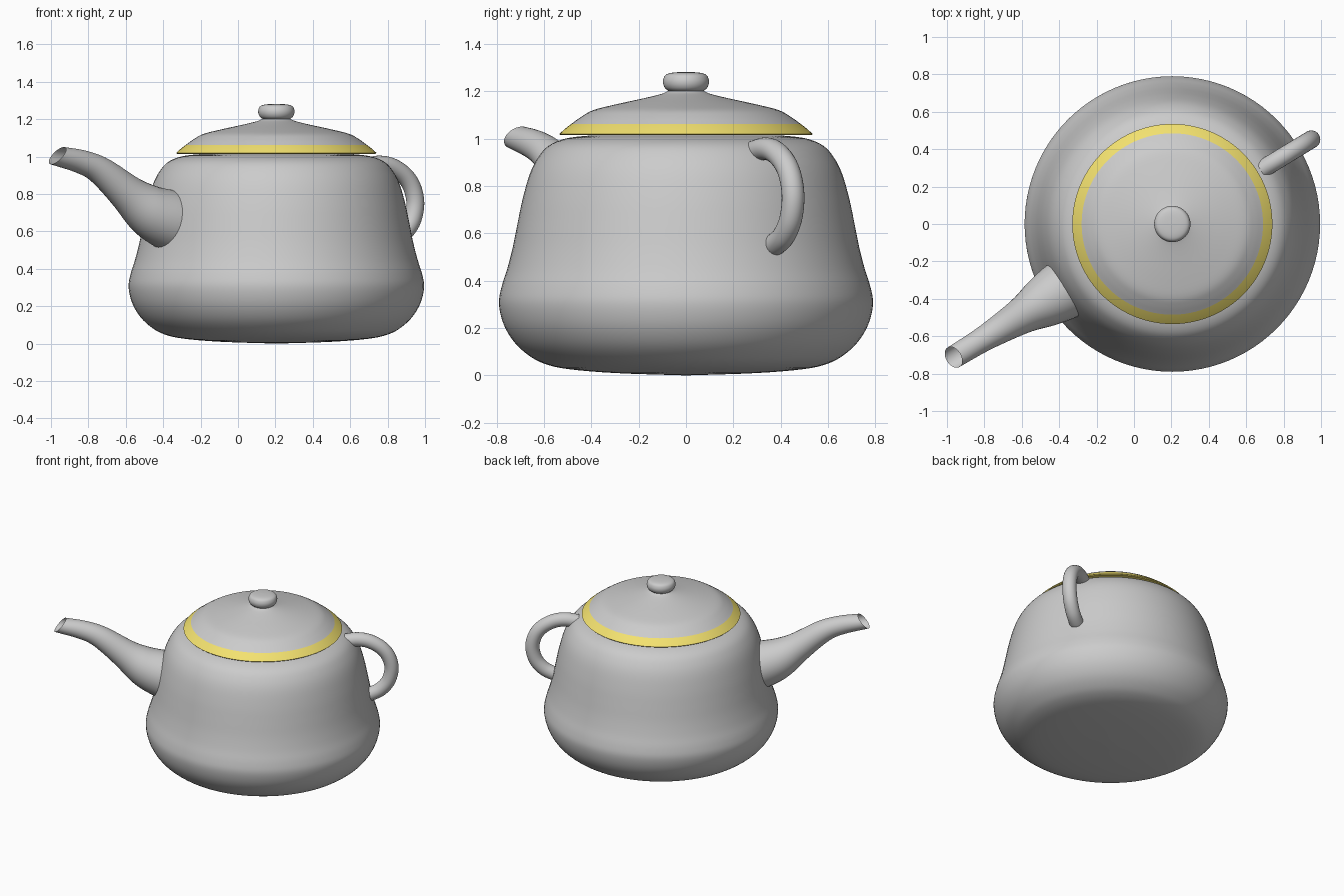
import bpy, bmesh, math
from mathutils import Vector

if "Cube" in bpy.data.objects:
    bpy.data.objects.remove(bpy.data.objects["Cube"])

CX = 0.205                                   # axis of the pot
ANG = math.atan2(0.52, 0.854)                # plane of handle and spout


def smooth(points, steps):
    """Catmull-Rom curve through tuples of any length."""
    pts = [Vector(p) for p in points]
    pts = [2 * pts[0] - pts[1]] + pts + [2 * pts[-1] - pts[-2]]
    out = []
    for a, b, c, d in zip(pts, pts[1:], pts[2:], pts[3:]):
        for i in range(steps):
            t = i / steps
            out.append(0.5 * (2 * b + (c - a) * t + (2 * a - 5 * b + 4 * c - d) * t * t
                              + (3 * b - a - 3 * c + d) * t ** 3))
    return out + [pts[-2]]


def skin(name, rings, angle=40, material=None, caps=False):
    """Bridge equal rings of points into a surface."""
    bm = bmesh.new()
    loops = [[bm.verts.new(p) for p in ring] for ring in rings]
    n = len(loops[0])
    for a, b in zip(loops, loops[1:]):
        for i in range(n):
            j = (i + 1) % n
            bm.faces.new((a[i], a[j], b[j], b[i]))
    if caps:
        bm.faces.new(loops[0][::-1])
        bm.faces.new(loops[-1])
    bmesh.ops.remove_doubles(bm, verts=bm.verts, dist=1e-5)
    me = bpy.data.meshes.new(name)
    bm.to_mesh(me)
    bm.free()
    ob = bpy.data.objects.new(name, me)
    bpy.context.collection.objects.link(ob)
    if material:
        me.materials.append(material)
    bpy.ops.object.select_all(action='DESELECT')
    ob.select_set(True)
    bpy.context.view_layer.objects.active = ob
    bpy.ops.object.shade_smooth_by_angle(angle=math.radians(angle))
    return ob


def lathe(name, profile, steps=4, n=96, **kw):
    """Turn an (r, z) profile, listed from bottom to top, about the pot axis."""
    pts = smooth(profile, steps) if steps > 1 else [Vector(p) for p in profile]
    rings = [[(CX + max(r, 0) * math.cos(2 * math.pi * i / n),
               max(r, 0) * math.sin(2 * math.pi * i / n), z) for i in range(n)]
             for r, z in pts]
    return skin(name, rings, **kw)


def tube(name, path, side, steps=6, n=32, **kw):
    """Sweep circles along (distance, z, radius, tilt degrees) in the radial plane."""
    out = Vector((math.cos(ANG), math.sin(ANG), 0)) * side
    up = Vector((0, 0, 1))
    across = up.cross(out)
    rings = []
    for s, z, r, tilt in smooth(path, steps):
        t = math.radians(tilt)
        lift = -out * math.sin(t) + up * math.cos(t)
        centre = Vector((CX, 0, z)) + out * s
        rings.append([centre + r * (across * math.cos(a) + lift * math.sin(a))
                      for a in (2 * math.pi * i / n for i in range(n))])
    return skin(name, rings, **kw)


yellow = bpy.data.materials.new("yellow_band")
yellow.diffuse_color = (0.9, 0.76, 0.16, 1)
yellow.use_nodes = True
yellow.node_tree.nodes["Principled BSDF"].inputs["Base Color"].default_value = yellow.diffuse_color

# Body
lathe("body", [(0, 0.0), (0.3, 0.01), (0.5, 0.027), (0.6, 0.05), (0.665, 0.085),
               (0.725, 0.14), (0.77, 0.215), (0.79, 0.3), (0.78, 0.37), (0.755, 0.45),
               (0.732, 0.54), (0.712, 0.64), (0.69, 0.745), (0.66, 0.85), (0.625, 0.92),
               (0.58, 0.97), (0.51, 1.0), (0.42, 1.012), (0.36, 1.014)])

# Lid: yellow rim with underside, then grey dome and knob
lathe("lid_band", [(0.36, 1.015), (0.53, 1.015), (0.535, 1.02), (0.512, 1.041),
                   (0.485, 1.062)], steps=1, material=yellow)
lathe("lid", [(0.485, 1.062), (0.44, 1.094), (0.39, 1.121), (0.3, 1.144), (0.19, 1.168),
              (0.13, 1.182), (0.095, 1.192), (0.075, 1.202)])
lathe("lid_knob", [(0.075, 1.202), (0.088, 1.213), (0.096, 1.23), (0.096, 1.25),
                   (0.085, 1.27), (0.055, 1.279), (0, 1.282)], n=48)

# Spout, open at the tip
tube("spout", [(0.58, 0.635, 0.168, 10), (0.69, 0.665, 0.16, 13), (0.81, 0.714, 0.137, 20),
               (0.93, 0.803, 0.101, 40), (1.10, 0.925, 0.076, 38), (1.222, 0.973, 0.065, 27),
               (1.37, 1.005, 0.061, 41)], side=-1)

# Handle, ends buried in the body
arc = [(0.56, 0.945), (0.64, 0.957), (0.72, 0.945), (0.80, 0.90), (0.85, 0.835),
       (0.87, 0.75), (0.85, 0.66), (0.80, 0.595), (0.74, 0.56), (0.67, 0.54)]
path = []
for i, (s, z) in enumerate(arc):
    a, b = arc[max(i - 1, 0)], arc[min(i + 1, len(arc) - 1)]
    tilt = math.degrees(math.atan2(b[1] - a[1], b[0] - a[0]))
    path.append((s, z, 0.048, tilt - 360 if tilt > 90 else tilt))
tube("handle", path, side=1, n=24, caps=True)
